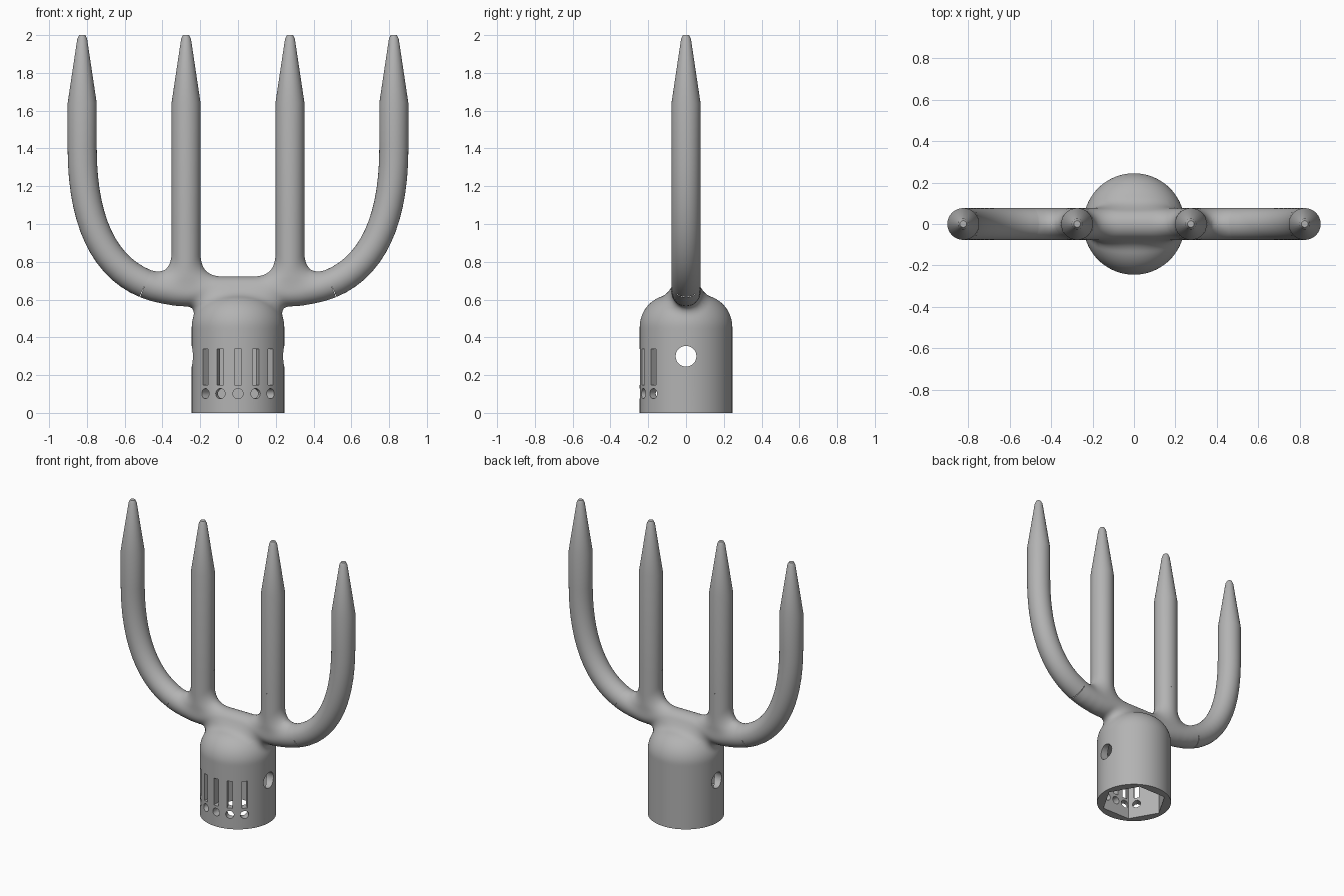
import bpy, bmesh, math
from mathutils import Vector, Matrix

old = bpy.data.objects.get("Cube")
if old:
    bpy.data.objects.remove(old, do_unlink=True)

GREY = (0.45, 0.45, 0.45, 1)
metal = bpy.data.materials.new("plain grey")
metal.use_nodes = True
metal.diffuse_color = GREY
metal.node_tree.nodes["Principled BSDF"].inputs["Base Color"].default_value = GREY

R = 0.077            # tine radius
BAR_Z = 0.645        # height of the cross bar
INNER, OUTER = 0.275, 0.825
BODY_R, SEAM, STUB = 0.245, 0.42, 0.95
CUT = 4              # arm sample where the yoke ends


def make(name, bm, smooth=True):
    bmesh.ops.recalc_face_normals(bm, faces=bm.faces[:])
    mesh = bpy.data.meshes.new(name)
    bm.to_mesh(mesh)
    bm.free()
    mesh.materials.append(metal)
    ob = bpy.data.objects.new(name, mesh)
    bpy.context.collection.objects.link(ob)
    activate(ob)
    if smooth:
        bpy.ops.object.shade_smooth_by_angle(angle=math.radians(30))
    return ob


def activate(ob):
    bpy.ops.object.select_all(action='DESELECT')
    ob.select_set(True)
    bpy.context.view_layer.objects.active = ob


def sweep(bm, path, radii, sides=32):
    """Round capped tube along a path of (x, z) points."""
    pts = [Vector((x, 0, z)) for x, z in path]
    rings = []
    for i, (p, r) in enumerate(zip(pts, radii)):
        t = (pts[min(i + 1, len(pts) - 1)] - pts[max(i - 1, 0)]).normalized()
        side = Vector((t.z, 0, -t.x))
        ring = []
        for k in range(sides):
            a = math.tau * k / sides
            ring.append(bm.verts.new(p + r * (math.cos(a) * side + math.sin(a) * Vector((0, 1, 0)))))
        rings.append(ring)
    for a, b in zip(rings, rings[1:]):
        for k in range(sides):
            n = (k + 1) % sides
            bm.faces.new((a[k], a[n], b[n], b[k]))
    bm.faces.new(rings[0])
    bm.faces.new(rings[-1])


def prism(bm, radius, depth, sides, matrix):
    bmesh.ops.create_cone(bm, cap_ends=True, segments=sides, radius1=radius,
                          radius2=radius, depth=depth, matrix=matrix)


# Centreline of the outer arm: a Bezier quarter bend
def arm_point(t):
    ctrl = [(INNER, BAR_Z), (INNER + 0.36, BAR_Z), (OUTER, 0.91), (OUTER, 1.4)]
    w = [(1 - t) ** 3, 3 * t * (1 - t) ** 2, 3 * t * t * (1 - t), t ** 3]
    return tuple(sum(k * c[i] for k, c in zip(w, ctrl)) for i in (0, 1))


arm = [arm_point(i / 18) for i in range(19)]
spine = [(0, BAR_Z)] + arm[:CUT + 4]


# Distance field of the blended yoke
def seg_dist(p, a, b):
    ax, az, bx, bz = *a, *b
    dx, dz = bx - ax, bz - az
    t = ((p[0] - ax) * dx + (p[1] - az) * dz) / (dx * dx + dz * dz)
    t = min(1, max(0, t))
    return math.hypot(p[0] - ax - t * dx, p[1] - az - t * dz)


def field(v):
    p = (abs(v.x), v.z)
    bar = min(seg_dist(p, a, b) for a, b in zip(spine, spine[1:]))
    tine = seg_dist(p, (INNER, 0.72), (INNER, 1.3))
    k = 0.12
    h = max(0, k - abs(bar - tine)) / k
    flat = max(0, min(bar, tine) - h * h * k / 4)
    fork = math.hypot(flat, v.y) - R
    round_r = 0.17
    qx = math.hypot(v.x, v.y) - (BODY_R - round_r)
    qz = v.z - (0.625 - round_r)
    dome = math.hypot(max(qx, 0), max(qz, 0)) + min(max(qx, qz), 0) - round_r
    f = 0.06
    return max(f, min(fork, dome)) - math.hypot(max(f - fork, 0), max(f - dome, 0))


def settle(v):
    """Move a point onto the blended surface."""
    e = 0.001
    for _ in range(5):
        d = field(v)
        g = Vector([(field(v + e * u) - d) / e for u in Matrix.Identity(3)])
        if g.length < 0.2:
            break
        step = g * (d / g.length_squared)
        if step.length > 0.03:
            step *= 0.03 / step.length
        v = v - step
    return v


# Yoke: dome, cross bar and tine roots blended into one skin
bm = bmesh.new()
prism(bm, 0.235, 0.3, 48, Matrix.Translation((0, 0, 0.45)))
for s in (-1, 1):
    sweep(bm, [(s * x, z) for x, z in spine], [R] * len(spine))
    sweep(bm, [(s * INNER, BAR_Z), (s * INNER, 1.05)], [R] * 2)
yoke = make("yoke", bm, smooth=False)
mod = yoke.modifiers.new("skin", 'REMESH')
mod.mode = 'VOXEL'
mod.voxel_size = 0.013
bpy.ops.object.modifier_apply(modifier=mod.name)

bm = bmesh.new()
bm.from_mesh(yoke.data)
for _ in range(4):
    bmesh.ops.smooth_vert(bm, verts=bm.verts[:], factor=0.5,
                          use_axis_x=True, use_axis_y=True, use_axis_z=True)
for v in bm.verts:
    if 0.34 < v.co.z < 1.02:
        v.co = settle(v.co.copy())


def trim(point, normal):
    geom = bm.verts[:] + bm.edges[:] + bm.faces[:]
    cut = bmesh.ops.bisect_plane(bm, geom=geom, plane_co=point, plane_no=normal, clear_outer=True)
    return [e for e in cut["geom_cut"] if isinstance(e, bmesh.types.BMEdge)]


trim((0, 0, STUB), (0, 0, 1))
tx, tz = (arm[CUT + 1][i] - arm[CUT - 1][i] for i in (0, 1))
for s in (-1, 1):
    trim((s * arm[CUT][0], 0, arm[CUT][1]), (s * tx, 0, tz))
bmesh.ops.edgenet_fill(bm, edges=trim((0, 0, SEAM), (0, 0, -1)))
bmesh.ops.recalc_face_normals(bm, faces=bm.faces[:])
bm.to_mesh(yoke.data)
bm.free()
activate(yoke)
bpy.ops.object.shade_smooth_by_angle(angle=math.radians(40))

# Tines with tapered points
tip = [(1.64, R), (1.98, 0.026), (2.0, 0.016)]
for s, side in ((1, "left"), (-1, "right")):
    for name, path in (("inner", [(INNER, STUB)]), ("outer", arm[CUT:])):
        bm = bmesh.new()
        full = path + [(path[-1][0], z) for z, r in tip]
        sweep(bm, [(s * x, z) for x, z in full], [R] * len(path) + [r for z, r in tip])
        make(f"{side}_{name}_tine", bm)

# Socket: hexagonal bore, cross pin hole, radial vents at the front
bm = bmesh.new()
prism(bm, BODY_R, SEAM, 96, Matrix.Translation((0, 0, SEAM / 2)))
socket = make("socket", bm, smooth=False)

bore = bmesh.new()
prism(bore, 0.215, 1, 6, Matrix.Translation((0, 0, 0.3)))
corner = max(bore.verts, key=lambda v: abs(v.co.x)).co
if abs(corner.y) > 0.01:
    bmesh.ops.rotate(bore, verts=bore.verts[:], matrix=Matrix.Rotation(math.pi / 6, 3, 'Z'))

vents = bmesh.new()
prism(vents, 0.055, 1, 32, Matrix.Translation((0, 0, 0.3)) @ Matrix.Rotation(math.pi / 2, 4, 'Y'))
for i in range(-2, 3):
    turn = Matrix.Rotation(i * math.pi / 8, 4, 'Z')
    slot = turn @ Matrix.Translation((0, -0.23, 0.243)) @ Matrix.Diagonal((0.036, 0.15, 0.19, 1))
    bmesh.ops.create_cube(vents, size=1, matrix=slot)
    hole = turn @ Matrix.Translation((0, -0.23, 0.102)) @ Matrix.Rotation(math.pi / 2, 4, 'X')
    prism(vents, 0.027, 0.15, 20, hole)

for name, cutter_bm in (("bore_cutter", bore), ("vent_cutter", vents)):
    cutter = make(name, cutter_bm, smooth=False)
    cutter.hide_render = True
    activate(socket)
    mod = socket.modifiers.new(name, 'BOOLEAN')
    mod.operation = 'DIFFERENCE'
    mod.solver = 'EXACT'
    mod.object = cutter
    bpy.ops.object.modifier_apply(modifier=mod.name)
    bpy.data.objects.remove(cutter, do_unlink=True)
bpy.ops.object.select_all(action='DESELECT')
activate(socket)
bpy.ops.object.shade_smooth_by_angle(angle=math.radians(30))
